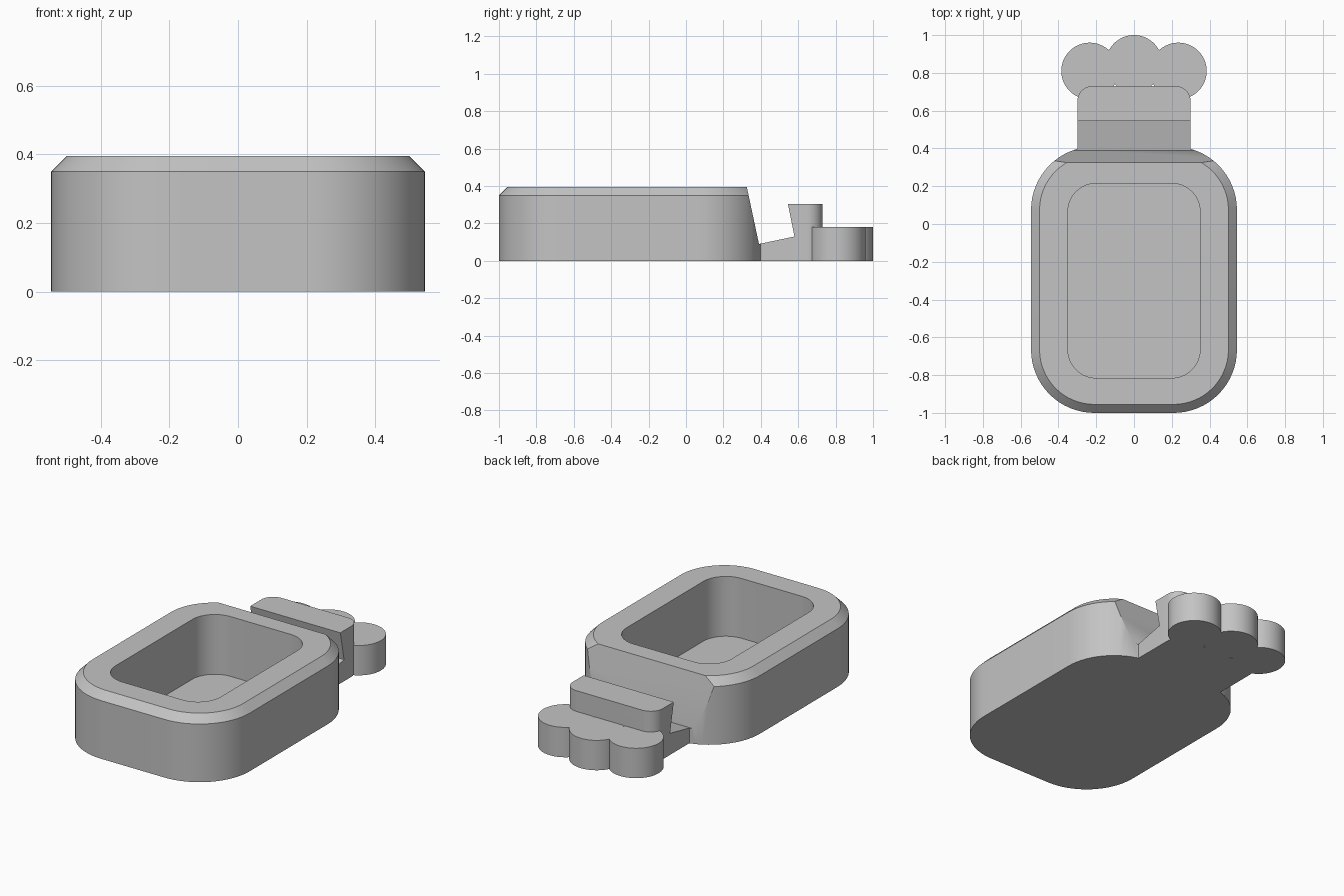
import bpy, bmesh
from math import sin, cos, pi

if "Cube" in bpy.data.objects:
    bpy.data.objects.remove(bpy.data.objects["Cube"])

grey = bpy.data.materials.new("plain grey")
grey.use_nodes = True
colour = (0.55, 0.55, 0.55, 1)
grey.diffuse_color = colour
grey.node_tree.nodes["Principled BSDF"].inputs["Base Color"].default_value = colour


def loft(name, rings):
    """Closed solid through rings of equal point count."""
    bm = bmesh.new()
    loops = [[bm.verts.new(p) for p in ring] for ring in rings]
    for low, high in zip(loops, loops[1:]):
        for i in range(len(low)):
            j = (i + 1) % len(low)
            bm.faces.new((low[i], low[j], high[j], high[i]))
    bm.faces.new(loops[0][::-1])
    bm.faces.new(loops[-1])
    bmesh.ops.recalc_face_normals(bm, faces=bm.faces)
    mesh = bpy.data.meshes.new(name)
    bm.to_mesh(mesh)
    bm.free()
    mesh.materials.append(grey)
    obj = bpy.data.objects.new(name, mesh)
    bpy.context.collection.objects.link(obj)
    return obj


def rounded(half, y0, y1, r_back, r_front, z, steps=16):
    """Rounded rectangle; a zero radius leaves a square corner."""
    points = []
    corners = [(1, 1, r_back), (-1, 1, r_back), (-1, -1, r_front), (1, -1, r_front)]
    for k, (sx, sy, r) in enumerate(corners):
        cx, cy = sx * (half - r), (y1 - r if sy > 0 else y0 + r)
        for i in range(steps + 1 if r else 1):
            a = (k + i / steps) * pi / 2
            points.append((cx + r * cos(a), cy + r * sin(a), z))
    return points


def combine(target, tool, operation):
    mod = target.modifiers.new(tool.name, 'BOOLEAN')
    mod.object, mod.operation, mod.solver = tool, operation, 'EXACT'
    bpy.context.view_layer.objects.active = target
    bpy.ops.object.modifier_apply(modifier=mod.name)
    bpy.data.objects.remove(tool)


# Body with a chamfered upper rim
R, C, H = 0.335, 0.045, 0.395
body = loft("tray_body", [
    rounded(0.545, -1, 0.41, R, R, 0),
    rounded(0.545, -1, 0.41, R, R, H - C),
    rounded(0.545 - C, -1 + C, 0.41 - C, R - C, R - C, H)])

# Neck block behind the body
neck = loft("neck_block", [rounded(0.3, 0.3, 0.73, 0.08, 0, z) for z in (0, 0.305)])
combine(body, neck, 'UNION')

# Three round lobes at the back
for x, y in ((-0.235, 0.81), (0.235, 0.81), (0, 0.85)):
    lobe = loft("lobe", [[(x + 0.15 * cos(i * pi / 32), y + 0.15 * sin(i * pi / 32), z)
                          for i in range(64)] for z in (0, 0.18)])
    combine(body, lobe, 'UNION')

# Deep cavity
cavity = loft("cavity_cutter", [rounded(0.35, -0.815, 0.215, 0.15, 0.15, z) for z in (0.035, 0.6)])
combine(body, cavity, 'DIFFERENCE')

# Slanted notch across the back
profile = [(0.39, 0.09), (0.58, 0.13), (0.506, 0.5), (0.303, 0.5)]
notch = loft("notch_cutter", [[(x, y, z) for y, z in profile] for x in (-0.7, 0.7)])
combine(body, notch, 'DIFFERENCE')

# Smooth curves with crisp edges
bpy.ops.object.select_all(action='DESELECT')
body.select_set(True)
bpy.context.view_layer.objects.active = body
bpy.ops.object.shade_smooth_by_angle(angle=pi / 6)
